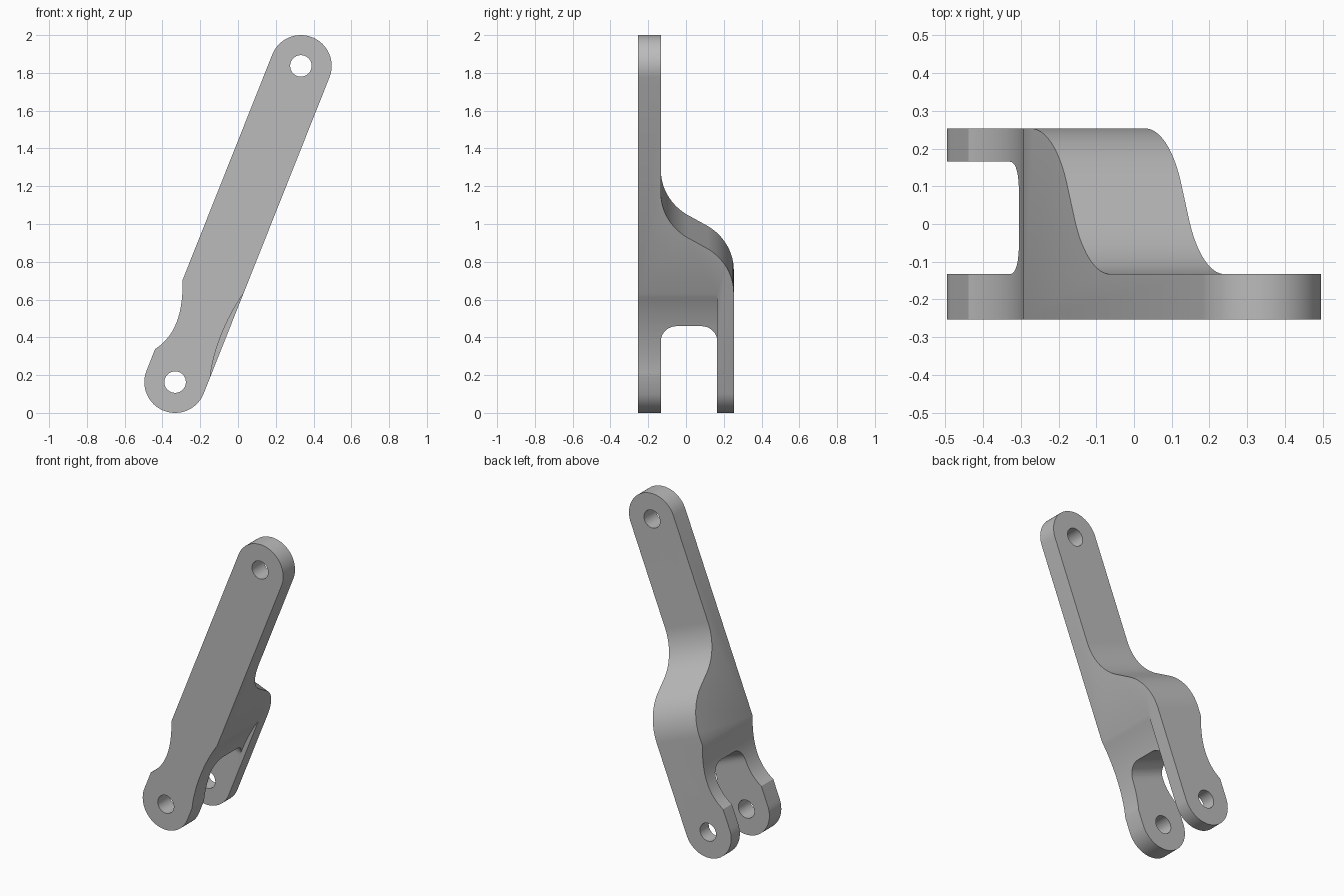
import bpy, bmesh
from math import sin, cos, pi, radians, atan2, hypot
from mathutils import Matrix, Vector
from mathutils.geometry import interpolate_bezier

cube = bpy.data.objects.get("Cube")
if cube:
    bpy.data.objects.remove(cube)

# Arm frame: x across the arm, z along it from the lower pivot
R = 0.163
RUN, RISE = 0.666, 1.674
LENGTH = hypot(RUN, RISE)
FRONT, BACK = -0.253, 0.253
LUG_IN, FORK_IN = -0.133, 0.165
SLOT_TOP, FILLET = 0.373, 0.085


def arc(cx, cy, r, start, end, n=16):
    angles = [radians(start + (end - start) * i / n) for i in range(n + 1)]
    return [(cx + r * cos(a), cy + r * sin(a)) for a in angles]


def bezier(*pts, n=16):
    return [tuple(p) for p in interpolate_bezier(*[Vector(p) for p in pts], n)]


def prism(name, pts, place, lo, hi):
    """Extrude a 2D outline; place(a, b, t) sets its plane."""
    bm = bmesh.new()
    low = [bm.verts.new(place(a, b, lo)) for a, b in pts]
    high = [bm.verts.new(place(a, b, hi)) for a, b in pts]
    bm.faces.new(low)
    bm.faces.new(high)
    for i in range(len(pts)):
        j = (i + 1) % len(pts)
        bm.faces.new((low[i], low[j], high[j], high[i]))
    bmesh.ops.recalc_face_normals(bm, faces=bm.faces)
    mesh = bpy.data.meshes.new(name)
    bm.to_mesh(mesh)
    bm.free()
    obj = bpy.data.objects.new(name, mesh)
    bpy.context.collection.objects.link(obj)
    return obj


def front_plane(a, b, t):
    return (a, t, b)


def side_plane(a, b, t):
    return (t, a, b)


def select(obj):
    bpy.ops.object.select_all(action='DESELECT')
    obj.select_set(True)
    bpy.context.view_layer.objects.active = obj


def combine(obj, tool, operation):
    tool.hide_render = True
    mod = obj.modifiers.new(operation, 'BOOLEAN')
    mod.operation = operation
    mod.solver = 'EXACT'
    mod.object = tool
    select(obj)
    bpy.ops.object.modifier_apply(modifier=mod.name)
    bpy.data.objects.remove(tool)


# Side outline: slotted fork below, S-bend at the back, thin lug above
bend_r, bend_mid, bend_angle = 0.30, 0.857, 57
bend_start, bend_end = bend_mid - 0.285, bend_mid + 0.285
side = [(FRONT, -0.3), (LUG_IN, -0.3)]
side += arc(LUG_IN + FILLET, SLOT_TOP - FILLET, FILLET, 180, 90, 8)
side += arc(FORK_IN - FILLET, SLOT_TOP - FILLET, FILLET, 90, 0, 8)
side += [(FORK_IN, -0.3), (BACK, -0.3)]
side += arc(BACK - bend_r, bend_start, bend_r, 0, bend_angle)
side += arc(LUG_IN + bend_r, bend_end, bend_r, 180 + bend_angle, 180)
side += [(LUG_IN, LENGTH + 0.3), (FRONT, LENGTH + 0.3)]
arm = prism("clevis_arm", side, side_plane, -0.4, 0.4)

# Front outline: rounded ends and the waisted left edge
outline = arc(0, LENGTH, R, 0, 180, 32)
outline += bezier((-R, 0.519), (-0.105, 0.375), (-0.08, 0.24), (-R, 0.123))
outline += arc(0, 0, R, 180, 360, 32)
combine(arm, prism("outline_helper", outline, front_plane, -0.5, 0.5), 'INTERSECT')

# Shallow waist on the other edge, stopping at the back fork
waist = bezier((R + 0.001, 0.574), (0.125, 0.42), (0.125, 0.22), (R + 0.001, 0.09))
waist += [(0.3, 0.09), (0.3, 0.574)]
combine(arm, prism("waist_cutter", waist, front_plane, -0.5, FORK_IN), 'DIFFERENCE')

# Pivot holes through both ends
for height in (0, LENGTH):
    hole = arc(0, height, 0.057, 0, 360, 32)[:-1]
    combine(arm, prism("hole_cutter", hole, front_plane, -0.5, 0.5), 'DIFFERENCE')

# Lean the arm into place
lean = Matrix.Rotation(atan2(RUN, RISE), 4, 'Y')
arm.data.transform(Matrix.Translation((-RUN / 2, 0, R)) @ lean)

# Plain grey metal
grey = bpy.data.materials.new("plain_grey")
grey.use_nodes = True
colour = (0.5, 0.5, 0.5, 1)
grey.diffuse_color = colour
grey.node_tree.nodes["Principled BSDF"].inputs["Base Color"].default_value = colour
arm.data.materials.clear()
arm.data.materials.append(grey)
for face in arm.data.polygons:
    face.material_index = 0

select(arm)
bpy.ops.object.shade_smooth_by_angle(angle=radians(25))
